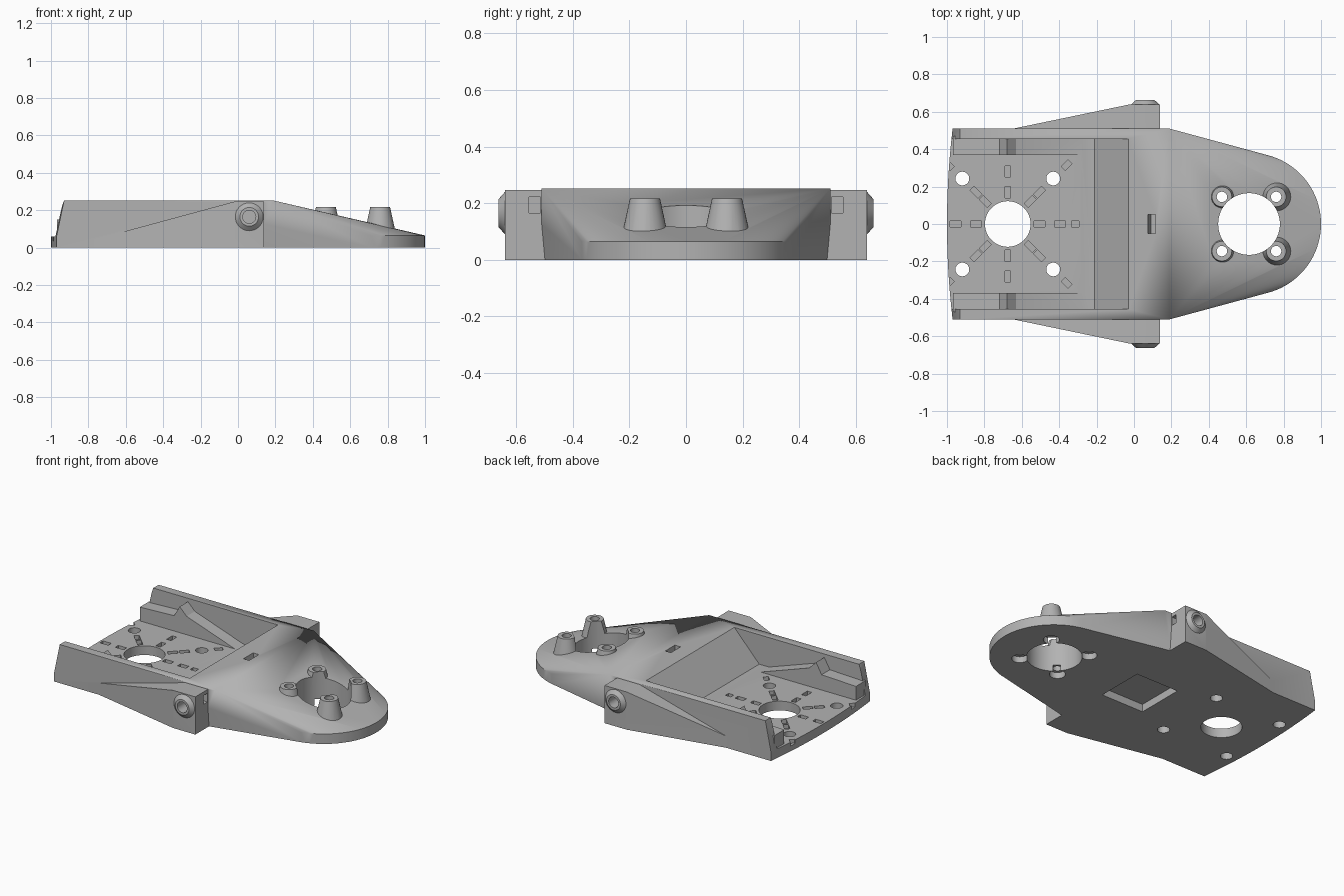
import bpy, bmesh, math
from mathutils import Vector, Matrix

old = bpy.data.objects.get("Cube")
if old:
    bpy.data.objects.remove(old, do_unlink=True)

grey = bpy.data.materials.new("plain grey")
grey.use_nodes = True
grey.diffuse_color = (0.45, 0.45, 0.45, 1)
grey.node_tree.nodes["Principled BSDF"].inputs["Base Color"].default_value = grey.diffuse_color


def finish(name, bm):
    bmesh.ops.recalc_face_normals(bm, faces=bm.faces)
    me = bpy.data.meshes.new(name)
    bm.to_mesh(me)
    bm.free()
    me.materials.append(grey)
    ob = bpy.data.objects.new(name, me)
    bpy.context.collection.objects.link(ob)
    return ob


def hull(name, points):
    bm = bmesh.new()
    for p in points:
        bm.verts.new(p)
    out = bmesh.ops.convex_hull(bm, input=bm.verts)
    bmesh.ops.delete(bm, geom=[g for g in out["geom_interior"] if isinstance(g, bmesh.types.BMVert)], context='VERTS')
    bmesh.ops.dissolve_limit(bm, angle_limit=0.002, verts=bm.verts, edges=bm.edges)
    return finish(name, bm)


def box(name, x, y, z, turn=0, pivot=(0, 0)):
    """Box from ranges, turned about a vertical axis through pivot."""
    spin = Matrix.Rotation(turn, 4, 'Z')
    return hull(name, [spin @ Vector((a, b, c)) + Vector((*pivot, 0)) for a in x for b in y for c in z])


def cone(name, base, top, r1, r2, sides=32):
    base, top = Vector(base), Vector(top)
    axis = top - base
    bm = bmesh.new()
    bmesh.ops.create_cone(bm, cap_ends=True, segments=sides, radius1=r1, radius2=r2, depth=axis.length,
                          matrix=Matrix.Translation((base + top) / 2) @ axis.to_track_quat('Z', 'Y').to_matrix().to_4x4())
    return finish(name, bm)


def prism(name, profile, y0, y1):
    """Side profile in x and z, swept along y."""
    bm = bmesh.new()
    face = bm.faces.new([bm.verts.new((x, y0, z)) for x, z in profile])
    out = bmesh.ops.extrude_face_region(bm, geom=[face])
    bmesh.ops.translate(bm, vec=(0, y1 - y0, 0), verts=[g for g in out["geom"] if isinstance(g, bmesh.types.BMVert)])
    return finish(name, bm)


def combine(target, tool, operation):
    mod = target.modifiers.new(operation, 'BOOLEAN')
    mod.operation, mod.object, mod.solver = operation, tool, 'EXACT'
    bpy.context.view_layer.objects.active = target
    bpy.ops.object.modifier_apply(modifier=mod.name)
    bpy.data.objects.remove(tool, do_unlink=True)


def cut(tool):
    combine(body, tool, 'DIFFERENCE')


def add(tool):
    combine(body, tool, 'UNION')


WIDE, HIGH, FLOOR = 0.51, 0.252, 0.06
MOTOR, NOSE = (-0.675, 0), (0.615, 0)

# Main body: a block blending into a low rounded nose, with a bowed tail
points = []
for s in (-1, 1):
    points += [(-0.93, s * WIDE, HIGH), (0.19, s * WIDE, HIGH), (0.09, s * WIDE, 0)]
for i in range(41):
    a = math.radians(-80 + 4 * i)
    points += [(0.62 + 0.38 * math.cos(a), 0.38 * math.sin(a), z) for z in (0, 0.065)]
for i in range(-6, 7):
    t = i / 6
    points += [(-1 + 0.03 * t * t, WIDE * t, z) for z in (0, FLOOR)]
body = hull("mount_body", points)

# Open tray with a sloped inner end
cut(prism("tray_cutter", [(-1.1, FLOOR), (-0.21, FLOOR), (-0.021, 0.262), (-0.021, 0.4), (-1.1, 0.4)], -0.455, 0.455))

# Side wedges with pivot bosses, and braces inside the tray
for s in (-1, 1):
    wedge = [(-0.67, s * 0.505, z) for z in (0, 0.07)]
    wedge += [(x, s * y, z) for x in (-0.02, 0.14) for y in (0.48, 0.64) for z in (0, 0.246)]
    add(hull("side_wedge", wedge))
    add(cone("pivot_boss", (0.06, s * 0.6, 0.165), (0.06, s * 0.638, 0.165), 0.078, 0.078))
    add(cone("pivot_boss_tip", (0.06, s * 0.637, 0.165), (0.06, s * 0.662, 0.165), 0.078, 0.05))
    cut(cone("pivot_hole_cutter", (0.06, s * 0.58, 0.165), (0.06, s * 0.7, 0.165), 0.035, 0.035, 24))
    cut(box("end_notch_cutter", (0.1, 0.2), (s * 0.515, s * 0.555), (0.165, 0.222)))
    brace = [(-0.968, 0.04), (-0.968, 0.15), (-0.72, 0.16), (-0.68, 0.23), (-0.63, 0.18), (-0.28, FLOOR), (-0.28, 0.04)]
    add(prism("tray_brace", brace, s * 0.37, s * 0.47))

# Tapered standoffs around the nose opening
for x in (0.47, 0.76):
    for y in (-0.145, 0.145):
        add(cone("standoff", (x, y, 0.03), (x, y, 0.217), 0.094, 0.053))
        cut(cone("screw_cutter", (x, y, -0.1), (x, y, 0.3), 0.028, 0.028, 20))
        cut(cone("counterbore_cutter", (x, y, -0.1), (x, y, 0.04), 0.048, 0.048, 20))
cut(cone("nose_hole_cutter", (*NOSE, -0.1), (*NOSE, 0.5), 0.165, 0.165, 64))

# Round openings in the tray floor
cut(cone("motor_hole_cutter", (*MOTOR, -0.1), (*MOTOR, 0.3), 0.122, 0.122, 64))
for dx in (-0.243, 0.243):
    for dy in (-0.243, 0.243):
        at = (MOTOR[0] + dx, dy)
        cut(cone("floor_screw_cutter", (*at, -0.1), (*at, 0.1), 0.037, 0.037, 20))

# Dashed radial grooves in the tray floor
for k in range(8):
    dashes = [(0.14, 0.2), (0.21, 0.27), (0.42, 0.47)] if k % 2 else [(0.14, 0.2), (0.25, 0.31)]
    if k == 0:
        dashes += [(0.34, 0.38)]
    for dash in dashes:
        cut(box("groove_cutter", dash, (-0.016, 0.016), (0.035, 0.1), k * math.pi / 4, MOTOR))

# Recess underneath and small slot in the deck
cut(box("recess_cutter", (-0.2, 0.11), (-0.16, 0.16), (-0.1, 0.05)))
cut(hull("slot_cutter", [(x, y, z) for x, z in ((0.065, 0.3), (0.115, 0.3), (0.09, 0.17), (0.115, 0.17)) for y in (-0.05, 0.05)]))

# Smooth round surfaces while keeping crisp edges
bpy.ops.object.select_all(action='DESELECT')
body.select_set(True)
bpy.context.view_layer.objects.active = body
bpy.ops.object.shade_smooth_by_angle(angle=math.radians(25))
